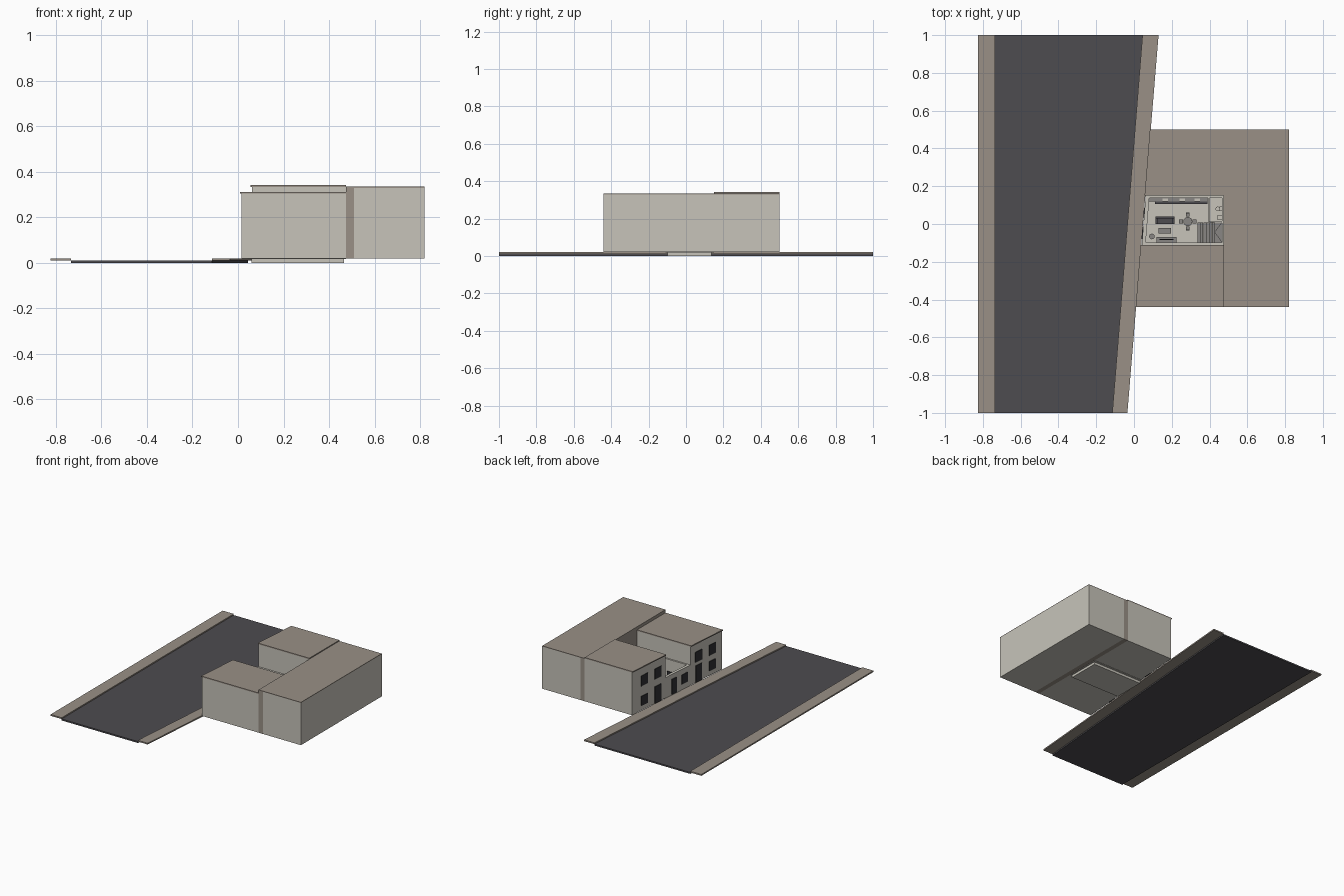
import bpy, bmesh, math

cube = bpy.data.objects.get("Cube")
if cube:
    bpy.data.objects.remove(cube, do_unlink=True)


def material(name, r, g, b):
    m = bpy.data.materials.new(name)
    m.use_nodes = True
    m.diffuse_color = (r, g, b, 1)
    m.node_tree.nodes["Principled BSDF"].inputs["Base Color"].default_value = (r, g, b, 1)
    return m


WALL = material("pale plaster", .57, .55, .49)
TAN = material("tan stone", .32, .28, .24)
ROAD = material("asphalt", .075, .072, .08)
GLASS = material("dark glass", .03, .03, .033)
GREY = material("mid grey", .25, .24, .23)


def prism(name, pts, z0, z1, mat):
    """Extrude a flat outline from z0 up to z1."""
    bm = bmesh.new()
    face = bm.faces.new([bm.verts.new((x, y, z0)) for x, y in pts])
    top = bmesh.ops.extrude_face_region(bm, geom=[face])
    verts = [v for v in top["geom"] if isinstance(v, bmesh.types.BMVert)]
    bmesh.ops.translate(bm, verts=verts, vec=(0, 0, z1 - z0))
    bmesh.ops.recalc_face_normals(bm, faces=bm.faces)
    me = bpy.data.meshes.new(name)
    bm.to_mesh(me)
    bm.free()
    me.materials.append(mat)
    ob = bpy.data.objects.new(name, me)
    bpy.context.collection.objects.link(ob)
    return ob


def box(name, x0, x1, y0, y1, z0, z1, mat):
    return prism(name, [(x0, y0), (x1, y0), (x1, y1), (x0, y1)], z0, z1, mat)


def disc(name, x, y, r, z0, z1, mat, n=16):
    pts = [(x + r * math.cos(a * math.tau / n), y + r * math.sin(a * math.tau / n)) for a in range(n)]
    return prism(name, pts, z0, z1, mat)


def front(y):
    """x of the slanted street frontage."""
    return .05 + .08 * y


def slanted(name, y0, y1, z0, z1, mat, out=0.0, x1=None, depth=.01):
    """Block whose street side follows the frontage."""
    a, b = front(y0) - out, front(y1) - out
    xa, xb = (x1, x1) if x1 else (a + depth, b + depth)
    return prism(name, [(a, y0), (xa, y0), (xb, y1), (b, y1)], z0, z1, mat)


# Street and pavements
prism("road", [(-.735, -1), (-.115, -1), (.045, 1), (-.735, 1)], 0, .011, ROAD)
box("far_pavement", -.825, -.735, -1, 1, .01, .02, TAN)
prism("near_pavement", [(-.115, -1), (-.035, -1), (.13, 1), (.045, 1)], .01, .02, TAN)

# Rear block with its party wall
box("rear_block", .51, .82, -.44, .5, .02, .33, WALL)
box("rear_roof", .51, .82, -.44, .5, .33, .335, TAN)
box("party_wall", .475, .51, -.44, .5, .02, .335, TAN)

# Two neighbouring houses: name, y range, roof height, openings
for name, y0, y1, top, bays, door_bay in (
        ("north_house", .15, .5, .342, (.37, .23), 1),
        ("south_house", -.44, -.11, .312, (-.195, -.337), 0)):
    slanted(name, y0, y1, .02, top - .008, WALL, 0, .475)
    slanted(name + "_roof", y0, y1, top - .008, top, TAN, .006, .475)
    for i, y in enumerate(bays):
        slanted(name + "_upper_window", y - .035, y + .035, top - .143, top - .067, GLASS, .004)
        low, high = (.02, .145) if i == door_bay else (.055, .125)
        kind = "_door" if i == door_bay else "_lower_window"
        slanted(name + kind, y - .033, y + .033, low, high, GLASS, .004)

# Open middle house: floor and cut-away walls
box("house_floor", .06, .465, -.1, .135, 0, .022, WALL)
slanted("house_floor_edge", -.11, .15, .018, .022, WALL, 0, .475)
slanted("house_front_wall", -.11, .15, .02, .17, WALL, 0, None, .02)
for name, y0, y1 in (("house_north_wall", .138, .15), ("house_south_wall", -.11, -.098)):
    box(name, front(y0) + .012, .475, y0, y1, .02, .17, WALL)
box("house_back_wall", .466, .475, -.11, .15, .02, .17, WALL)
slanted("house_door", .035, .085, .022, .135, GLASS, .004)
slanted("house_window", -.08, -.015, .06, .13, GLASS, .004)

# Kitchen
box("kitchen_counter", .08, .39, .118, .138, .022, .075, GREY)
box("counter_front", .11, .39, .106, .118, .022, .072, ROAD)
for x in (.15, .24, .32):
    box("kitchen_appliance", x, x + .03, .12, .136, .075, .08, WALL)

# Bathroom
box("bathroom_wall", .393, .4, .012, .138, .022, .17, WALL)
box("bathroom_side_wall", .4, .466, .008, .015, .022, .17, WALL)
disc("toilet", .443, .08, .012, .022, .048, WALL)
box("toilet_tank", .453, .466, .068, .092, .022, .07, WALL)
box("wash_basin", .443, .466, .022, .047, .055, .07, WALL)

# Living room
box("sofa_seat", .114, .214, 0, .03, .022, .047, ROAD)
box("sofa_back", .114, .214, .03, .04, .022, .068, ROAD)
for x in (.114, .204):
    box("sofa_arm", x, x + .01, 0, .03, .047, .057, ROAD)
box("coffee_table", .13, .195, -.05, -.02, .04, .045, GREY)
for x in (.133, .187):
    for y in (-.047, -.028):
        box("coffee_table_leg", x, x + .005, y, y + .005, .022, .04, GREY)
box("media_cabinet", .12, .225, -.097, -.07, .022, .047, GREY)
box("screen", .135, .21, -.085, -.08, .047, .09, GLASS)
disc("plant_pot", .095, -.066, .015, .022, .055, GREY)

# Dining table and chairs
disc("dining_table_top", .285, .013, .024, .06, .065, GREY)
disc("dining_table_leg", .285, .013, .005, .022, .06, GREY, 8)
for dx, dy in ((1, 0), (-1, 0), (0, 1), (0, -1)):
    x, y = .285 + .036 * dx, .013 + .036 * dy
    box("chair_seat", x - .01, x + .01, y - .01, y + .01, .022, .047, GREY)
    bx, by = x + .009 * dx, y + .009 * dy
    wx, wy = (.002, .01) if dx else (.01, .002)
    box("chair_back", bx - wx, bx + wx, by - wy, by + wy, .047, .072, GREY)

# Stairs rising to a winding landing
for i in range(6):
    x = .337 + i * .015
    box("stair_step", x, x + .0145, -.098, .008, .022, .04 + i * .016, GREY)
hub = (.427, -.045)
for i, (a, b) in enumerate((((.427, -.098), (.466, -.098)), ((.466, -.098), (.466, .008)),
                            ((.466, .008), (.427, .008)))):
    prism("stair_winder", [hub, a, b], .022, .135 + i * .014, GREY)
